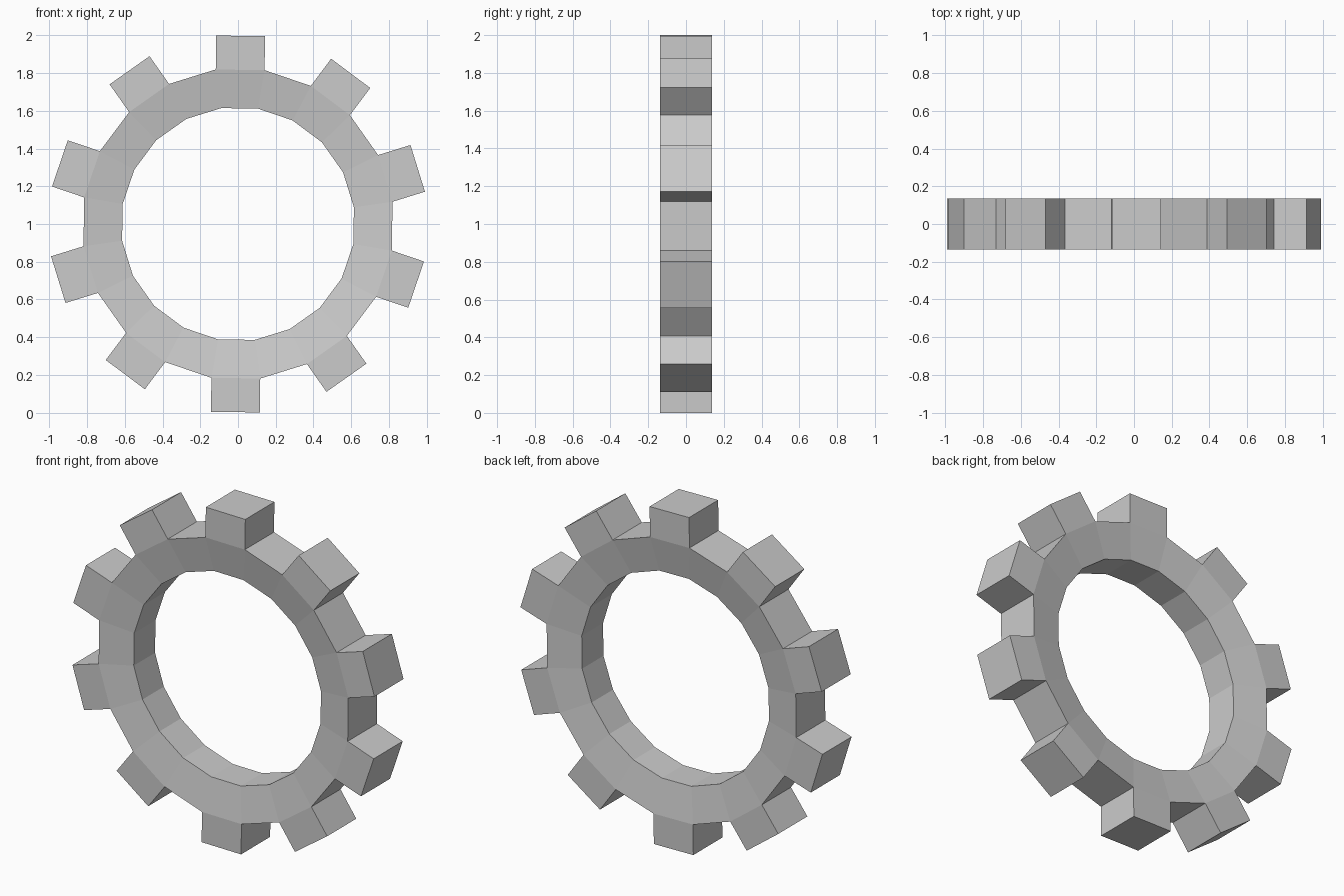
import bpy, bmesh
from math import sin, cos, radians
from mathutils import Vector

if "Cube" in bpy.data.objects:
    bpy.data.objects.remove(bpy.data.objects["Cube"])

SEGMENTS = 20
R_OUT, R_IN = 0.828, 0.621       # ring radii at the vertices
Y_OUT, Y_IN = 0.1365, 0.10       # half thickness: the ring thins toward the hole
TOOTH = 0.18                     # tooth height
TWIST = 0.8                      # small turn of the whole wheel, degrees


def point(r, y, i):
    a = radians(-9 + TWIST + i * 360 / SEGMENTS)
    return Vector((r * sin(a), y, 1 + r * cos(a)))


bm = bmesh.new()

# Ring: four-corner cross-section swept round the y axis
section = [(R_OUT, -Y_OUT), (R_OUT, Y_OUT), (R_IN, Y_IN), (R_IN, -Y_IN)]
loops = [[bm.verts.new(point(r, y, i)) for r, y in section] for i in range(SEGMENTS)]
rim = []
for i in range(SEGMENTS):
    a, b = loops[i], loops[(i + 1) % SEGMENTS]
    for k in range(4):
        n = (k + 1) % 4
        f = bm.faces.new((a[k], a[n], b[n], b[k]))
        if k == 0 and i % 2 == 0:
            rim.append(f)
bmesh.ops.recalc_face_normals(bm, faces=bm.faces)

# Teeth: every other rim face pulled straight outward
for f in rim:
    push = f.normal.copy() * TOOTH
    new = bmesh.ops.extrude_discrete_faces(bm, faces=[f])["faces"][0]
    bmesh.ops.translate(bm, verts=new.verts, vec=push)
bmesh.ops.recalc_face_normals(bm, faces=bm.faces)

mesh = bpy.data.meshes.new("gear_wheel")
bm.to_mesh(mesh)
bm.free()
bpy.context.collection.objects.link(bpy.data.objects.new("gear_wheel", mesh))
